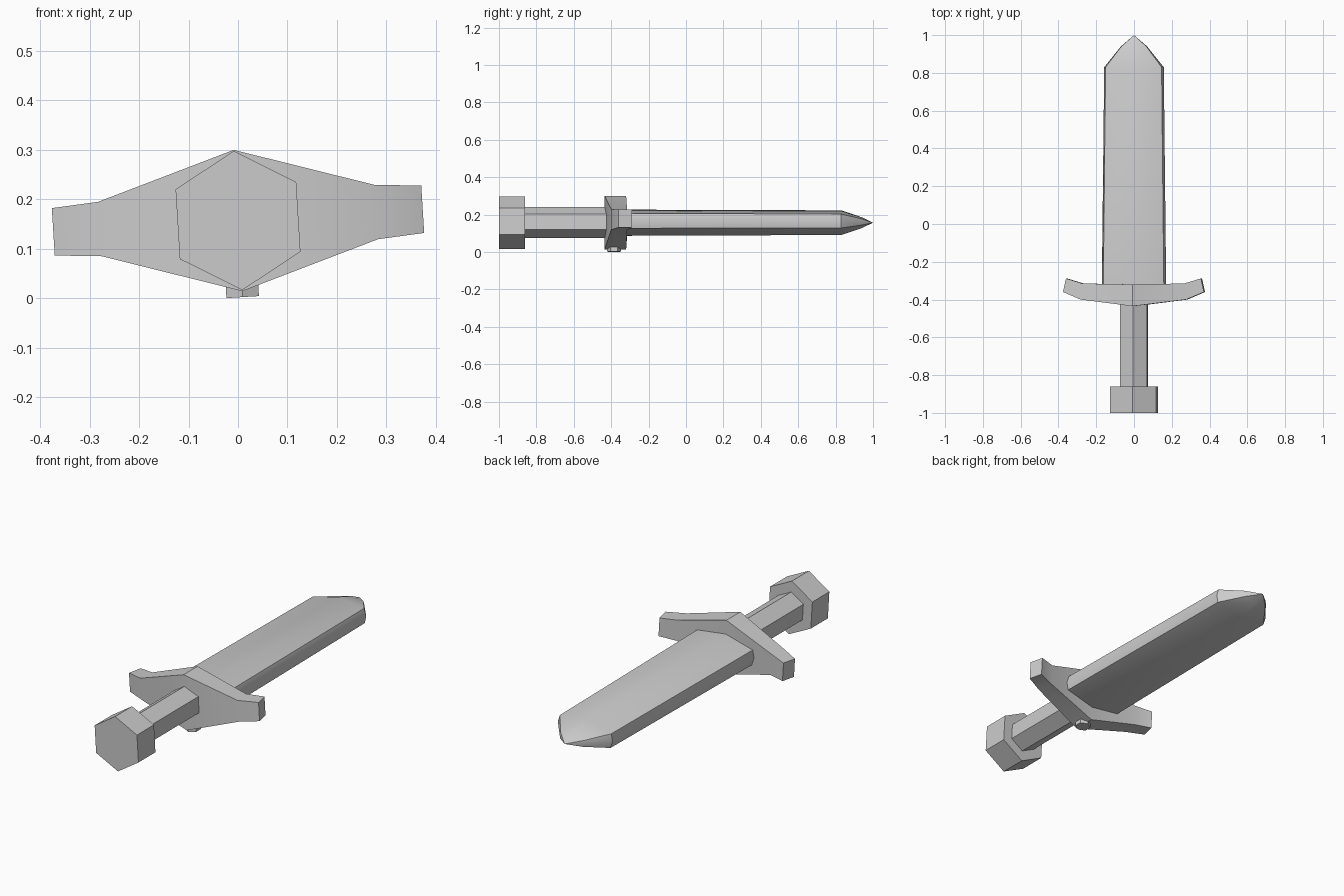
import bpy, bmesh
from math import radians, sin, cos, pi

if "Cube" in bpy.data.objects:
    bpy.data.objects.remove(bpy.data.objects["Cube"])

TILT = radians(-3.5)   # the whole sword is rolled slightly about its length
MID_Z = 0.157          # height of the sword's long axis


def loft(name, rings):
    """Skin a list of equal-length point rings and cap both ends."""
    bm = bmesh.new()
    loops = [[bm.verts.new(p) for p in ring] for ring in rings]
    n = len(loops[0])
    for a, b in zip(loops, loops[1:]):
        for i in range(n):
            j = (i + 1) % n
            bm.faces.new((a[i], a[j], b[j], b[i]))
    bm.faces.new(loops[0])
    bm.faces.new(loops[-1])
    bmesh.ops.remove_doubles(bm, verts=bm.verts, dist=1e-4)
    bmesh.ops.recalc_face_normals(bm, faces=bm.faces)
    mesh = bpy.data.meshes.new(name)
    bm.to_mesh(mesh)
    bm.free()
    obj = bpy.data.objects.new(name, mesh)
    bpy.context.collection.objects.link(obj)
    obj.rotation_euler.y = TILT
    obj.location.z = MID_Z
    bpy.ops.object.select_all(action='DESELECT')
    obj.select_set(True)
    bpy.context.view_layer.objects.active = obj
    bpy.ops.object.shade_smooth_by_angle(angle=radians(30))
    return obj


def hexagon(r):
    return [(r * sin(k * pi / 3), r * cos(k * pi / 3)) for k in range(6)]


def hex_bar(name, r, y0, y1):
    return loft(name, [[(x, y, z) for x, z in hexagon(r)] for y in (y0, y1)])


# Pommel and grip
hex_bar("pommel", 0.141, -1.0, -0.86)
hex_bar("grip", 0.083, -0.88, -0.38)

# Crossguard: front x, front y, back x, back y, half height per station
half = [(0.0, -0.435, 0.0, -0.32, 0.143),
        (0.28, -0.40, 0.27, -0.315, 0.055),
        (0.374, -0.36, 0.358, -0.288, 0.048)]
stations = [(-fx, fy, -bx, by, h) for fx, fy, bx, by, h in half[:0:-1]] + half
loft("crossguard", [[(fx, fy, -h), (fx, fy, h), (bx, by, h), (bx, by, -h)]
                    for fx, fy, bx, by, h in stations])

# Blade: y position, half width, half thickness
blade = [(-0.36, 0.171, 0.070), (0.83, 0.158, 0.066),
         (0.94, 0.070, 0.029), (1.0, 0.0, 0.0)]
section = [(0, 1), (0.94, 0.57), (1, 0), (0.94, -0.57),
           (0, -1), (-0.94, -0.57), (-1, 0), (-0.94, 0.57)]
loft("blade", [[(u * w, y, v * t) for u, v in section] for y, w, t in blade])

# Small stud under the crossguard
loft("guard_stud", [[(x, y - 0.385, z) for x, y in hexagon(0.038)]
                    for z in (-0.155, -0.09)])
